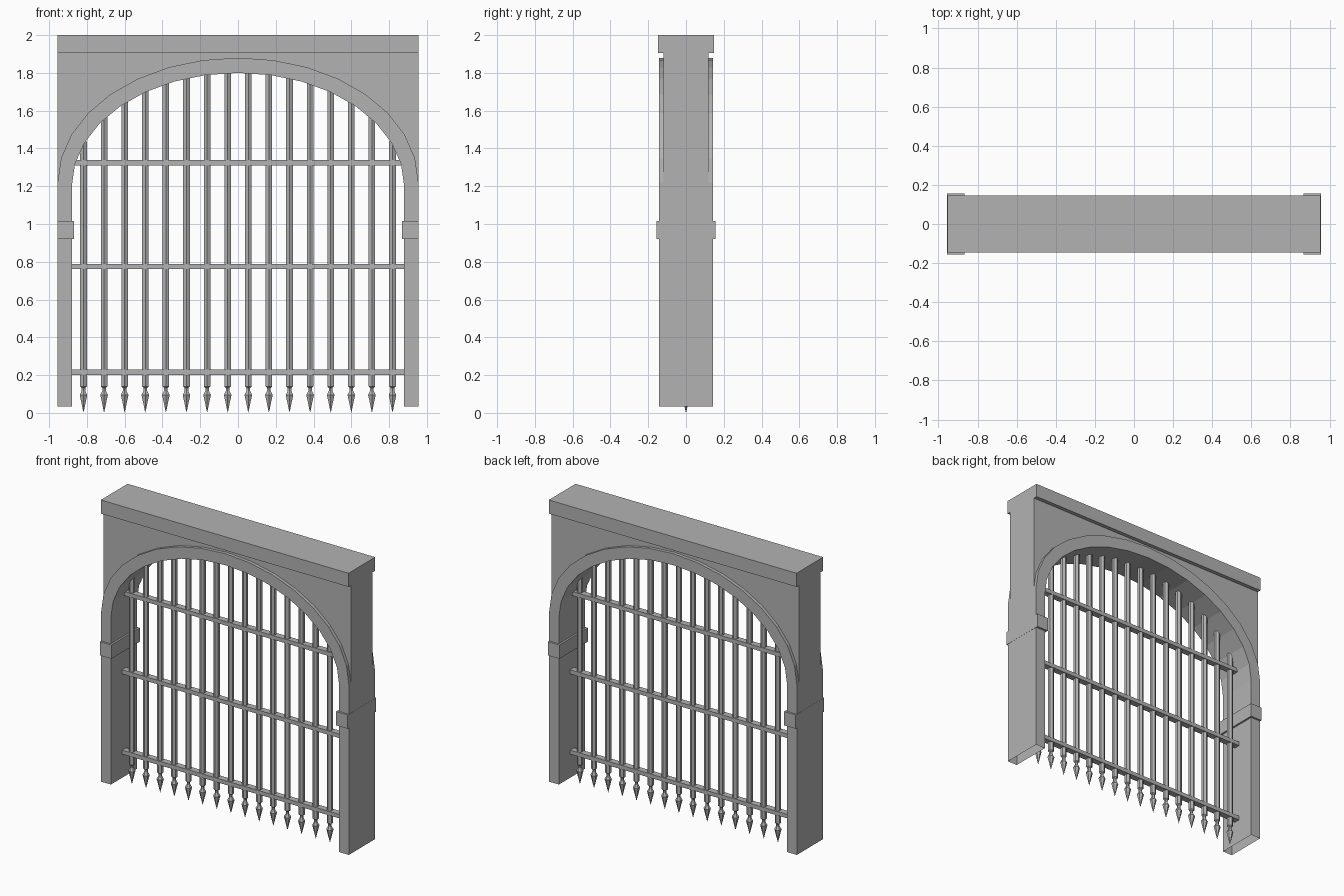
import bpy, bmesh, math

if "Cube" in bpy.data.objects:
    bpy.data.objects.remove(bpy.data.objects["Cube"])

stone = bpy.data.materials.new("plain grey")
stone.diffuse_color = (0.45, 0.45, 0.45, 1)
stone.use_nodes = True
stone.node_tree.nodes["Principled BSDF"].inputs["Base Color"].default_value = stone.diffuse_color


def finish(name, bm):
    bmesh.ops.recalc_face_normals(bm, faces=bm.faces[:])
    me = bpy.data.meshes.new(name)
    bm.to_mesh(me)
    bm.free()
    me.materials.append(stone)
    ob = bpy.data.objects.new(name, me)
    bpy.context.collection.objects.link(ob)
    return ob


def prism(name, pts, half, open_below=None):
    """Extrude an x-z outline to y = +-half; drop faces under open_below."""
    bm = bmesh.new()
    face = bm.faces.new([bm.verts.new((x, -half, z)) for x, z in pts])
    ext = bmesh.ops.extrude_face_region(bm, geom=[face], use_keep_orig=True)
    moved = [g for g in ext["geom"] if isinstance(g, bmesh.types.BMVert)]
    bmesh.ops.translate(bm, verts=moved, vec=(0, 2 * half, 0))
    bmesh.ops.recalc_face_normals(bm, faces=bm.faces[:])
    if open_below is not None:
        low = [f for f in bm.faces if max(v.co.z for v in f.verts) < open_below]
        bmesh.ops.delete(bm, geom=low, context='FACES')
    return finish(name, bm)


def box(name, x0, x1, z0, z1, half):
    return prism(name, [(x0, z0), (x1, z0), (x1, z1), (x0, z1)], half)


def arch(a, b, zc, n=16):
    """Half ellipse from left to right."""
    return [(-a * math.cos(math.pi * i / n), zc + b * math.sin(math.pi * i / n))
            for i in range(n + 1)]


W, IN, BASE = 0.955, 0.88, 0.035
outer = arch(W, 0.66, 1.22)
inner = arch(IN, 0.60, 1.20)

# Piers and raised arch ring in one outline, open underneath
prism("piers_and_arch", [(-W, BASE)] + outer + [(W, BASE), (IN, BASE)]
      + inner[::-1] + [(-IN, BASE)], 0.143, open_below=BASE + 0.01)

# Recessed wall above the arch, and top slab
prism("spandrel_wall", outer + [(W, 1.905), (-W, 1.905)], 0.12)
box("top_slab", -W, W, 1.905, 2.0, 0.147)

# Bands around the piers
for side, name in ((-1, "left_pier_band"), (1, "right_pier_band")):
    xs = sorted((side * 0.867, side * (W + 0.001)))
    box(name, xs[0], xs[1], 0.92, 1.016, 0.157)

# Horizontal grille rails
for i, z in enumerate((0.215, 0.775, 1.325)):
    box(f"grille_rail_{i + 1}", -0.878, 0.878, z - 0.014, z + 0.014, 0.022)


def spiked_bar(name, x, top, sides=6):
    """Six-sided bar with an arrow-shaped spike at the bottom."""
    profile = [(0.02, top), (0.02, 0.14), (0.011, 0.132),
               (0.011, 0.117), (0.023, 0.095)]
    bm = bmesh.new()
    rings = []
    for r, z in profile:
        rings.append([bm.verts.new((x + r * math.sin(2 * math.pi * k / sides),
                                    -r * math.cos(2 * math.pi * k / sides), z))
                      for k in range(sides)])
    tip = bm.verts.new((x, 0, 0))
    for k in range(sides):
        n = (k + 1) % sides
        for a, b in zip(rings, rings[1:]):
            bm.faces.new((a[k], a[n], b[n], b[k]))
        bm.faces.new((rings[-1][k], rings[-1][n], tip))
    bm.faces.new(rings[0])
    return finish(name, bm)


# Vertical bars reaching up into the arch
for i in range(16):
    x = -0.818 + i * 1.636 / 15
    top = 1.20 + 0.60 * math.sqrt(1 - (x / IN) ** 2) + 0.015
    spiked_bar(f"spiked_bar_{i + 1}", x, top)
